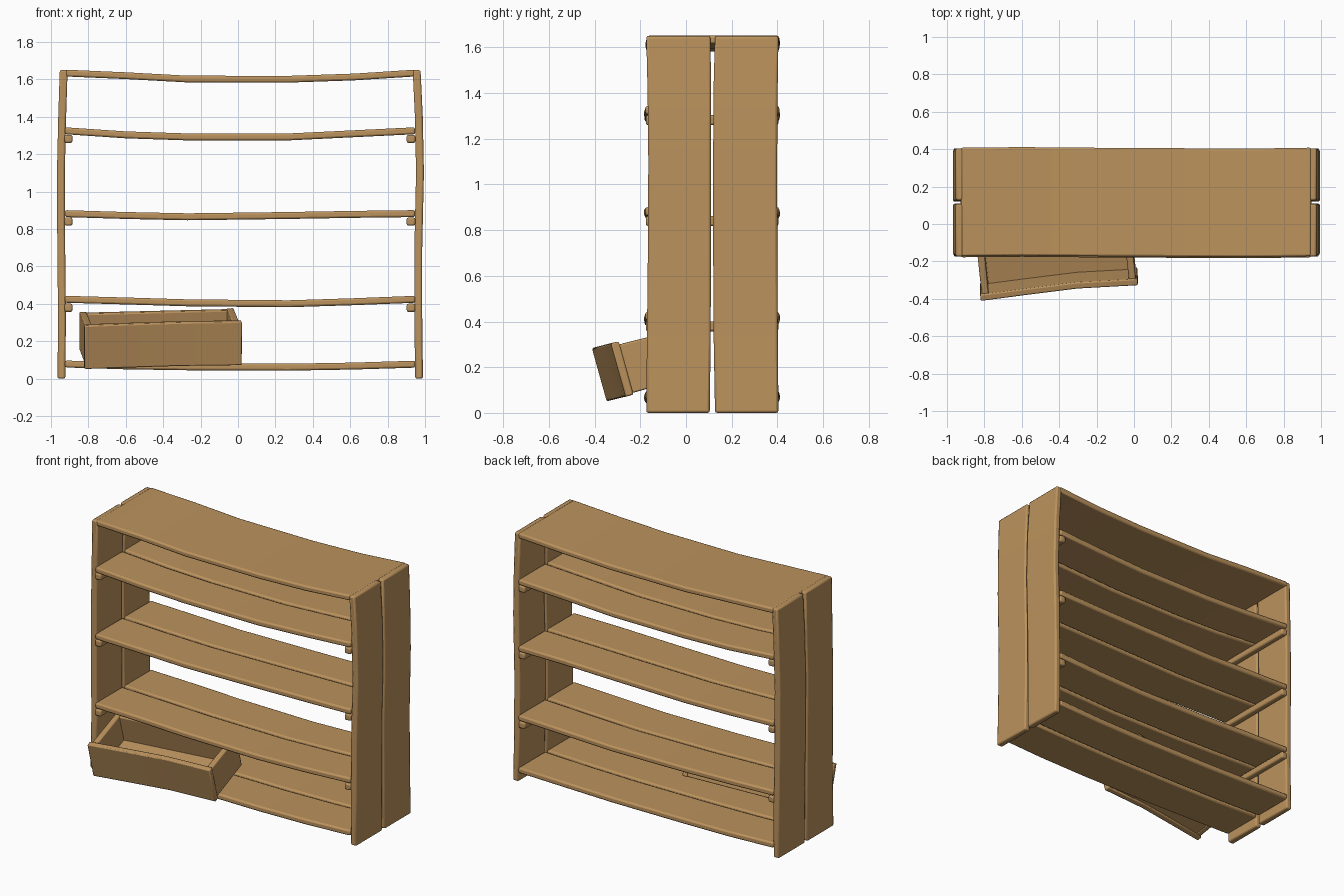
import bpy, bmesh
from math import radians
from mathutils import Matrix

if "Cube" in bpy.data.objects:
    bpy.data.objects.remove(bpy.data.objects["Cube"])

wood = bpy.data.materials.new("wood")
wood.diffuse_color = (0.50, 0.29, 0.11, 1)
wood.use_nodes = True
wood.node_tree.nodes["Principled BSDF"].inputs["Base Color"].default_value = wood.diffuse_color


def plank(name, axis, stations, bevel=0.01, matrix=None):
    """Loft rectangles (pos, a0, a1, b0, b1) along an axis, then round the edges."""
    bm = bmesh.new()
    rings = []
    for p, a0, a1, b0, b1 in stations:
        ring = []
        for a, b in ((a0, b0), (a1, b0), (a1, b1), (a0, b1)):
            co = {'x': (p, a, b), 'y': (a, p, b), 'z': (a, b, p)}[axis]
            ring.append(bm.verts.new(co))
        rings.append(ring)
    for r, s in zip(rings, rings[1:]):
        for i in range(4):
            j = (i + 1) % 4
            bm.faces.new((r[i], r[j], s[j], s[i]))
    bm.faces.new(rings[0])
    bm.faces.new(rings[-1])
    bmesh.ops.recalc_face_normals(bm, faces=bm.faces)
    me = bpy.data.meshes.new(name)
    bm.to_mesh(me)
    bm.free()
    ob = bpy.data.objects.new(name, me)
    bpy.context.collection.objects.link(ob)
    me.materials.append(wood)
    if matrix:
        ob.matrix_world = matrix
    mod = ob.modifiers.new("rounded", 'BEVEL')
    mod.width, mod.segments, mod.limit_method = bevel, 2, 'ANGLE'
    bpy.ops.object.select_all(action='DESELECT')
    ob.select_set(True)
    bpy.context.view_layer.objects.active = ob
    bpy.ops.object.shade_smooth_by_angle(angle=radians(35))
    return ob


# Upright side panels, two slightly warped planks per side
ZS = (0.0, 0.33, 0.7, 1.1, 1.4, 1.65)
T = 0.021
sides = {"left": (-0.944, -0.941, -0.945, -0.947, -0.940, -0.932),
         "right": (0.968, 0.964, 0.964, 0.973, 0.967, 0.955)}
front_in = (0.104, 0.108, 0.109, 0.109, 0.110, 0.107)
back_in = (0.127, 0.121, 0.119, 0.119, 0.120, 0.127)
front_out = (-0.174, -0.171, -0.167, -0.165, -0.168, -0.174)
back_out = (0.405, 0.402, 0.400, 0.399, 0.401, 0.405)
for side, xs in sides.items():
    plank(side + "_panel_front", 'z',
          [(z, x - T, x + T, o, i) for z, x, o, i in zip(ZS, xs, front_out, front_in)])
    plank(side + "_panel_back", 'z',
          [(z, x - T, x + T, i, o) for z, x, o, i in zip(ZS, xs, back_out, back_in)])

# Sagging shelves: top heights at each station
XS = (-0.925, -0.60, -0.27, 0.27, 0.62, 0.947)
shelves = {"bottom": (0.097, 0.087, 0.082, 0.080, 0.086, 0.096),
           "lower": (0.443, 0.434, 0.424, 0.419, 0.430, 0.443),
           "middle": (0.901, 0.891, 0.884, 0.891, 0.897, 0.901),
           "upper": (1.344, 1.322, 1.311, 1.311, 1.328, 1.344)}
bow = (0.0, 0.003, 0.0, -0.003, -0.005, 0.0)
for name, zs in shelves.items():
    plank(name + "_shelf_front", 'x',
          [(x, -0.178 + d, 0.105, z - 0.037, z) for x, z, d in zip(XS, zs, bow)])
    plank(name + "_shelf_back", 'x',
          [(x, 0.126, 0.408 + d, z - 0.037, z) for x, z, d in zip(XS, zs, bow)])

# One-piece top board
top = (1.652, 1.638, 1.620, 1.619, 1.631, 1.652)
plank("top_board", 'x',
      [(x, -0.172 + d, 0.408 + d, z - 0.036, z) for x, z, d in zip(XS, top, bow)])

# Support battens under the shelves
for name, z in (("lower", 0.401), ("middle", 0.862), ("upper", 1.304)):
    for side, x0, x1 in (("left", -0.928, -0.885), ("right", 0.902, 0.948)):
        plank(f"{name}_batten_{side}", 'y',
              [(-0.176, x0, x1, z - 0.044, z), (0.405, x0, x1, z - 0.044, z)])

# Drawer, tipped forward over the edge of the bottom shelf
M = (Matrix.Translation((-0.82, -0.348, 0.05)) @ Matrix.Rotation(radians(5.7), 4, 'Z')
     @ Matrix.Rotation(radians(-1.4), 4, 'Y') @ Matrix.Rotation(radians(15.5), 4, 'X'))
W, L, H = 0.845, 0.36, 0.242
plank("drawer_front", 'x',
      [(x, y, y + 0.036, 0, H) for x, y in ((0, 0), (0.25, 0.008), (0.52, 0.015), (W, 0))],
      0.007, M)
for side, x in (("left", 0.008), ("right", W - 0.046)):
    plank("drawer_side_" + side, 'y',
          [(0.03, x, x + 0.038, 0.008, H - 0.014), (L, x, x + 0.038, 0.008, H - 0.022)],
          0.007, M)
plank("drawer_back", 'x',
      [(x, L - 0.036, L, 0.01, H - 0.026) for x in (0.04, W - 0.04)], 0.007, M)
plank("drawer_floor", 'x',
      [(x, 0.025, L - 0.025, 0.012, 0.04) for x in (0.035, W - 0.035)], 0.004, M)
